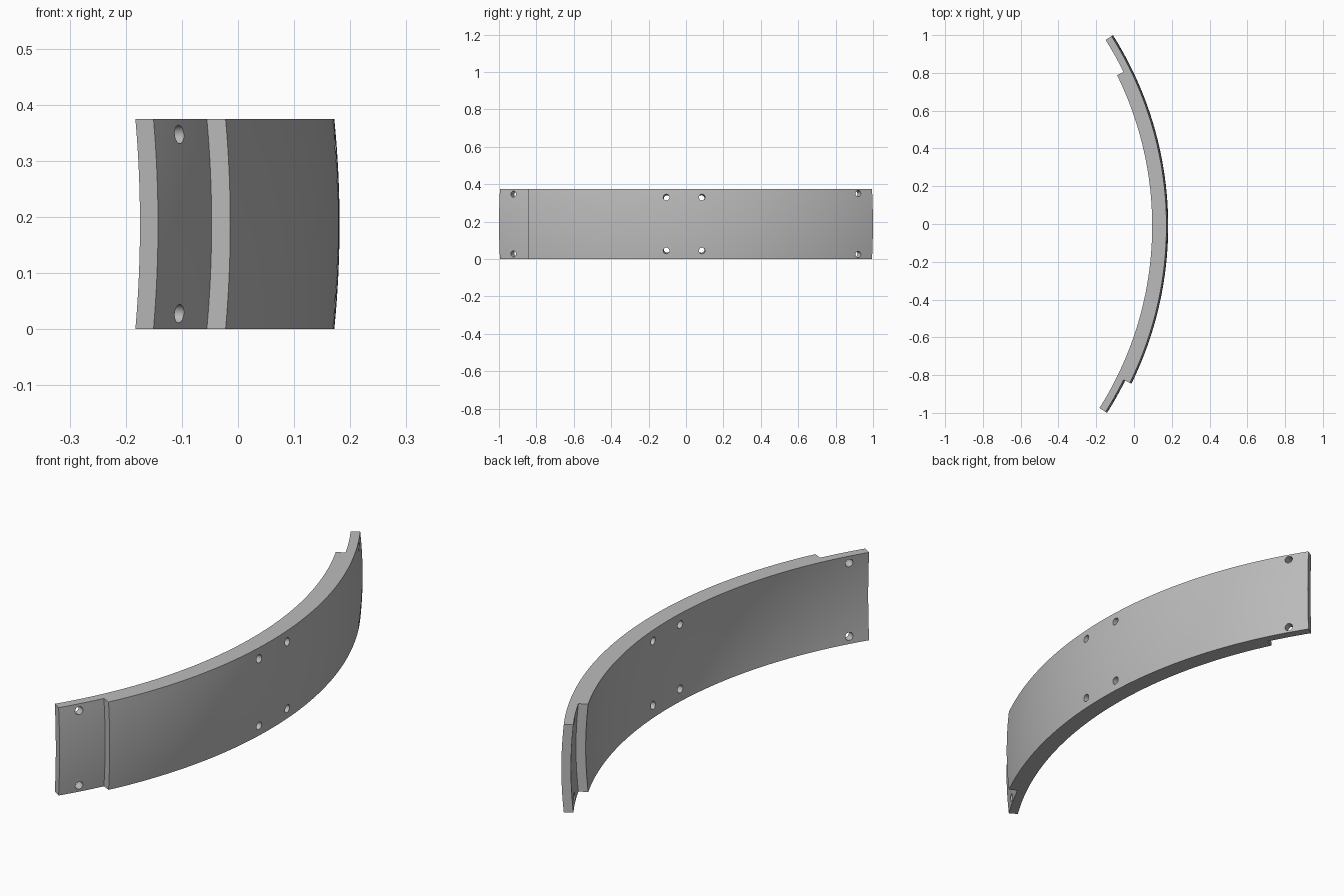
import bpy, bmesh
from math import radians, sin, cos, sqrt
from mathutils import Vector

cube = bpy.data.objects.get("Cube")
if cube:
    bpy.data.objects.remove(cube, do_unlink=True)

# The band is a slice of a spherical shell with a half-lap joint at each end
HEIGHT = 0.375
CENTRE = Vector((-1.708, -0.01, HEIGHT / 2))
INNER, MIDDLE, OUTER = 1.814, 1.852, 1.889
END, STEP = 32.3, 26.25
ROWS = 16

grey = bpy.data.materials.new("plain grey")
grey.use_nodes = True
colour = (0.5, 0.5, 0.5, 1)
grey.diffuse_color = colour
grey.node_tree.nodes["Principled BSDF"].inputs["Base Color"].default_value = colour


def arc(start, stop, radius, steps):
    return [(start + (stop - start) * i / steps, radius) for i in range(steps + 1)]


def make_object(name, bm):
    bmesh.ops.recalc_face_normals(bm, faces=bm.faces)
    mesh = bpy.data.meshes.new(name)
    bm.to_mesh(mesh)
    bm.free()
    obj = bpy.data.objects.new(name, mesh)
    bpy.context.collection.objects.link(obj)
    mesh.materials.append(grey)
    return obj


# Outline of the band as (angle, sphere radius)
outline = (arc(-STEP, END, OUTER, 64) + arc(END, STEP, MIDDLE, 8)
           + arc(STEP, -END, INNER, 64) + arc(-END, -STEP, MIDDLE, 8))

# Stack the outline in rows that follow the spherical bulge
bm = bmesh.new()
rings = []
for row in range(ROWS + 1):
    z = HEIGHT * (row / ROWS - 0.5)
    ring = []
    for angle, radius in outline:
        r, a = sqrt(radius ** 2 - z ** 2), radians(angle)
        ring.append(bm.verts.new(CENTRE + Vector((r * cos(a), r * sin(a), z))))
    rings.append(ring)
for low, high in zip(rings, rings[1:]):
    for i in range(len(low)):
        j = (i + 1) % len(low)
        bm.faces.new((low[i], low[j], high[j], high[i]))
bm.faces.new(rings[0])
bm.faces.new(rings[-1])
band = make_object("curved_band", bm)

# Bolt holes drilled toward the sphere centre
bm = bmesh.new()
for angle, rise in ((29.65, 0.163), (2.9, 0.143)):
    for side in (-1, 1):
        for end in (-1, 1):
            a = radians(angle * side)
            spread = sqrt(OUTER ** 2 - rise ** 2)
            axis = Vector((spread * cos(a), spread * sin(a), rise * end)).normalized()
            matrix = axis.to_track_quat('Z', 'Y').to_matrix().to_4x4()
            matrix.translation = CENTRE + axis * MIDDLE
            bmesh.ops.create_cone(bm, cap_ends=True, segments=24, radius1=0.0165,
                                  radius2=0.0165, depth=0.2, matrix=matrix)
cutter = make_object("hole_cutter", bm)
cutter.hide_render = True

bpy.ops.object.select_all(action='DESELECT')
band.select_set(True)
bpy.context.view_layer.objects.active = band
holes = band.modifiers.new("bolt holes", 'BOOLEAN')
holes.operation = 'DIFFERENCE'
holes.solver = 'EXACT'
holes.object = cutter
bpy.ops.object.modifier_apply(modifier=holes.name)
bpy.data.objects.remove(cutter, do_unlink=True)
bpy.ops.object.shade_smooth_by_angle(angle=radians(30))
